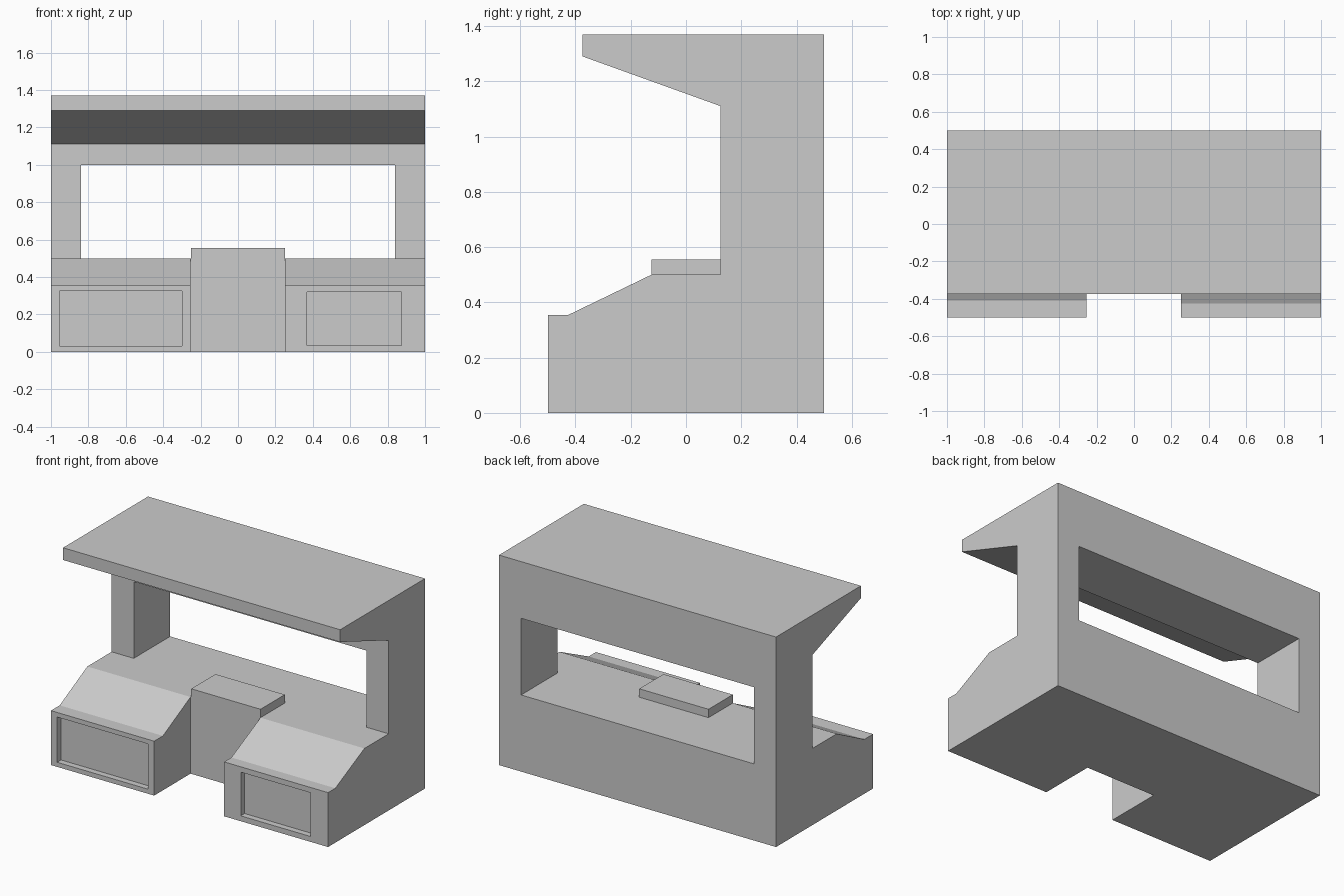
import bpy, bmesh

if "Cube" in bpy.data.objects:
    bpy.data.objects.remove(bpy.data.objects["Cube"])


def prism(name, profile, x0, x1):
    """Extrude a (y, z) side profile from x0 to x1."""
    bm = bmesh.new()
    face = bm.faces.new([bm.verts.new((x0, y, z)) for y, z in profile])
    ext = bmesh.ops.extrude_face_region(bm, geom=[face])["geom"]
    for v in ext:
        if isinstance(v, bmesh.types.BMVert):
            v.co.x = x1
    bmesh.ops.recalc_face_normals(bm, faces=bm.faces)
    mesh = bpy.data.meshes.new(name)
    bm.to_mesh(mesh)
    bm.free()
    obj = bpy.data.objects.new(name, mesh)
    bpy.context.collection.objects.link(obj)
    return obj


def box(name, x0, x1, y0, y1, z0, z1):
    return prism(name, [(y0, z0), (y1, z0), (y1, z1), (y0, z1)], x0, x1)


def combine(target, tool, operation):
    """Apply a boolean and discard the tool object."""
    tool.hide_render = True
    mod = target.modifiers.new("bool", 'BOOLEAN')
    mod.operation, mod.solver, mod.object = operation, 'EXACT', tool
    bpy.context.view_layer.objects.active = target
    bpy.ops.object.modifier_apply(modifier=mod.name)
    bpy.data.objects.remove(tool)


# Main shell: base, counter, back wall and overhanging canopy
stall = prism("stall_body", [
    (-0.125, 0), (0.5, 0), (0.5, 1.37), (-0.375, 1.37), (-0.375, 1.29),
    (0.125, 1.11), (0.125, 0.5), (-0.125, 0.5)], -1, 1)

# Wide window opening through the back wall
combine(stall, box("window_cutter", -0.84, 0.84, 0.05, 0.6, 0.5, 1.0), 'DIFFERENCE')

# Sloped front bays, each with a recessed front panel
for side, x0, x1, ledge, panel in (
        ("left", -1, -0.255, -0.41, (-0.955, -0.30, 0.03, 0.325)),
        ("right", 0.25, 1, -0.425, (0.37, 0.875, 0.035, 0.32))):
    bay = prism(side + "_bay", [(-0.5, 0), (-0.125, 0), (-0.125, 0.5),
                                (ledge, 0.355), (-0.5, 0.355)], x0, x1)
    px0, px1, pz0, pz1 = panel
    combine(bay, box("panel_cutter", px0, px1, -0.6, -0.46, pz0, pz1), 'DIFFERENCE')
    combine(stall, bay, 'UNION')

# Raised slab on the middle of the counter
box("counter_slab", -0.25, 0.25, -0.125, 0.125, 0.5, 0.555)
